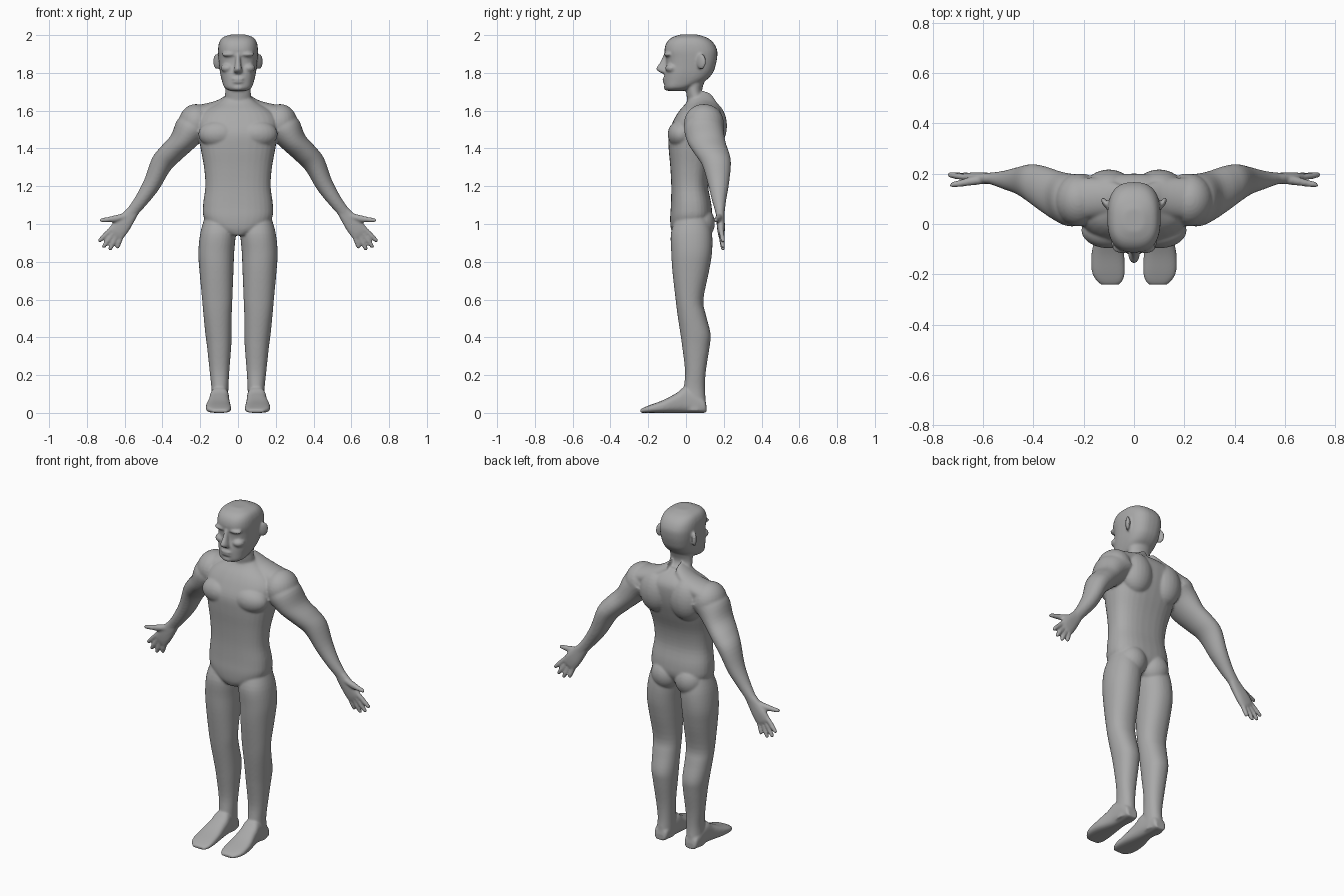
import bpy, bmesh, math
from mathutils import Vector, Matrix

bm = bmesh.new()
X, Y, Z = Vector((1, 0, 0)), Vector((0, 1, 0)), Vector((0, 0, 1))


def spline(rows, steps=4):
    """Catmull-Rom through rows of numbers."""
    out = []
    for i in range(len(rows) - 1):
        p = [rows[max(i - 1, 0)], rows[i], rows[i + 1], rows[min(i + 2, len(rows) - 1)]]
        for k in range(steps):
            t = k / steps
            out.append([0.5 * (2 * b + (c - a) * t + (2 * a - 5 * b + 4 * c - d) * t * t
                               + (3 * b - a - 3 * c + d) * t ** 3) for a, b, c, d in zip(*p)])
    return out + [list(rows[-1])]


def loft(rows, u=X, v=Y, e=2.0, n=32):
    """Closed tube through rows (x, y, z, half width on u, half width on v)."""
    rings = []
    for x, y, z, a, b in spline(rows):
        a, b, ring = max(a, .003), max(b, .003), []
        for k in range(n):
            c, s = math.cos(2 * math.pi * k / n), math.sin(2 * math.pi * k / n)
            pu = math.copysign(abs(c) ** (2 / e), c) * a
            pv = math.copysign(abs(s) ** (2 / e), s) * b
            ring.append(bm.verts.new(Vector((x, y, z)) + u * pu + v * pv))
        rings.append(ring)
    for r, q in zip(rings, rings[1:]):
        for k in range(n):
            j = (k + 1) % n
            bm.faces.new((r[k], r[j], q[j], q[k]))
    bm.faces.new(rings[0])
    bm.faces.new(rings[-1])


def upright(rows, e=2.0):
    """Loft up z from rows (z, centre x, half width, front y, back y)."""
    loft([(cx, (f + b) / 2, z, w, (b - f) / 2) for z, cx, w, f, b in rows], e=e)


def blob(c, r, turn=0):
    m = Matrix.Translation(c) @ Matrix.Rotation(turn, 4, 'Z') @ Matrix.Diagonal((*r, 1))
    bmesh.ops.create_uvsphere(bm, u_segments=24, v_segments=16, radius=1, matrix=m)


# --- parts of the left half, mirrored afterwards ---
# leg
upright([(1.03, .098, .08, -.055, .12), (.95, .106, .094, -.08, .138),
         (.85, .115, .095, -.078, .138), (.75, .114, .09, -.072, .122),
         (.60, .11, .08, -.055, .092), (.52, .108, .075, -.045, .105),
         (.42, .103, .07, -.03, .13), (.35, .10, .064, -.02, .125),
         (.22, .098, .052, -.005, .105), (.13, .096, .045, -.012, .10),
         (.06, .098, .046, -.02, .105), (.01, .10, .046, -.01, .105)], e=2.2)
# foot, flat on the ground
loft([(cx, y, h / 2, w, h / 2) for y, cx, w, h in (
    (.108, .10, .03, .04), (.09, .10, .042, .08), (.0, .098, .05, .135),
    (-.05, .10, .055, .105), (-.12, .104, .065, .068), (-.19, .102, .066, .042),
    (-.225, .097, .053, .028), (-.242, .095, .036, .018))], v=Z, e=2.8)
# arm
side = Vector((.82, 0, .57))
loft([(.20, .10, 1.54, .09, .10), (.25, .095, 1.50, .088, .105),
      (.30, .11, 1.43, .068, .10), (.36, .14, 1.37, .063, .09),
      (.408, .162, 1.314, .058, .076), (.457, .172, 1.21, .047, .055),
      (.51, .175, 1.128, .037, .038), (.555, .18, 1.07, .032, .026),
      (.575, .182, 1.045, .032, .022)], u=side)
# palm, thumb and fingers
loft([(.55, .18, 1.075, .03, .024), (.585, .182, 1.03, .04, .022),
      (.62, .185, .985, .047, .021), (.645, .187, .95, .046, .017),
      (.652, .188, .94, .04, .012)], u=side, e=2.4)
loft([(.585, .178, 1.045, .016, .018), (.64, .172, 1.03, .019, .018),
      (.69, .162, 1.023, .014, .014), (.725, .156, 1.02, .011, .011),
      (.732, .155, 1.02, .005, .005)], u=Z)
for x0, z0, x1, z1 in ((.672, .972, .738, .907), (.660, .952, .715, .875),
                       (.642, .940, .680, .862), (.617, .938, .640, .872)):
    d = Vector((x1 - x0, 0, z1 - z0))
    loft([(x0 + d.x * t, .186 + .01 * t, z0 + d.z * t, r, r) for t, r in (
        (-.3, .013), (.4, .0135), (.9, .011), (1.02, .006))],
        u=Vector((-d.z, 0, d.x)).normalized(), n=16)
# shoulder, chest, shoulder blade and buttock
blob((.222, .095, 1.535), (.092, .105, .10))
blob((.10, -.025, 1.475), (.11, .072, .075))
blob((.10, .135, 1.52), (.10, .082, .125))
blob((.078, .075, 1.005), (.085, .078, .09))
# trapezius, sloping from neck to shoulder
loft([(.03, .09, 1.66, .045, .055), (.11, .105, 1.605, .05, .075),
      (.21, .10, 1.575, .055, .085)], u=Z)
# ear, brow and cheekbone
blob((.112, .08, 1.86), (.012, .03, .042), -.6)
blob((.045, -.095, 1.898), (.042, .022, .013))
blob((.055, -.075, 1.825), (.036, .035, .025))

half = bm.verts[:] + bm.edges[:] + bm.faces[:]
copy = bmesh.ops.duplicate(bm, geom=half)["geom"]
bmesh.ops.scale(bm, vec=(-1, 1, 1), verts=[g for g in copy if isinstance(g, bmesh.types.BMVert)])

# --- parts on the centre line ---
# trunk
upright([(.94, 0, .04, -.065, .05), (.975, 0, .13, -.08, .10), (1.03, 0, .18, -.084, .135),
         (1.10, 0, .185, -.08, .135), (1.20, 0, .173, -.078, .118), (1.30, 0, .18, -.083, .13),
         (1.40, 0, .198, -.092, .165), (1.48, 0, .21, -.092, .19), (1.55, 0, .215, -.065, .20),
         (1.60, 0, .18, -.035, .195), (1.64, 0, .11, .0, .165), (1.67, 0, .07, .015, .12)], e=2.5)
# neck
upright([(1.58, 0, .09, -.02, .16), (1.64, 0, .075, .005, .13), (1.70, 0, .068, .0, .085),
         (1.78, 0, .07, -.01, .11)])
# head
upright([(1.705, 0, .045, -.10, -.01), (1.722, 0, .072, -.112, .03), (1.76, 0, .086, -.115, .105),
         (1.80, 0, .095, -.113, .142), (1.84, 0, .10, -.105, .157), (1.88, 0, .104, -.106, .165),
         (1.92, 0, .106, -.114, .165), (1.96, 0, .10, -.103, .145), (1.987, 0, .082, -.075, .11),
         (2.003, 0, .04, -.03, .06)], e=2.6)
# nose, lips and chin
upright([(1.90, 0, .012, -.118, -.09), (1.86, 0, .014, -.135, -.09), (1.825, 0, .02, -.157, -.09),
         (1.808, 0, .024, -.148, -.09), (1.797, 0, .016, -.125, -.09)])
blob((0, -.11, 1.768), (.036, .016, .008))
blob((0, -.11, 1.752), (.032, .014, .008))
blob((0, -.098, 1.722), (.036, .02, .017))

# --- fuse all parts into one smooth skin ---
bmesh.ops.recalc_face_normals(bm, faces=bm.faces)
mesh = bpy.data.meshes.new("human_figure")
bm.to_mesh(mesh)
bm.free()
body = bpy.data.objects.new("human_figure", mesh)
bpy.context.collection.objects.link(body)

grey = bpy.data.materials.new("clay grey")
grey.diffuse_color = (.4, .4, .4, 1)
mesh.materials.append(grey)

fuse = body.modifiers.new("fuse", 'REMESH')
fuse.mode = 'VOXEL'
fuse.voxel_size = .006
fuse.use_smooth_shade = True
soft = body.modifiers.new("soften", 'SMOOTH')
soft.factor = .5
soft.iterations = 7
